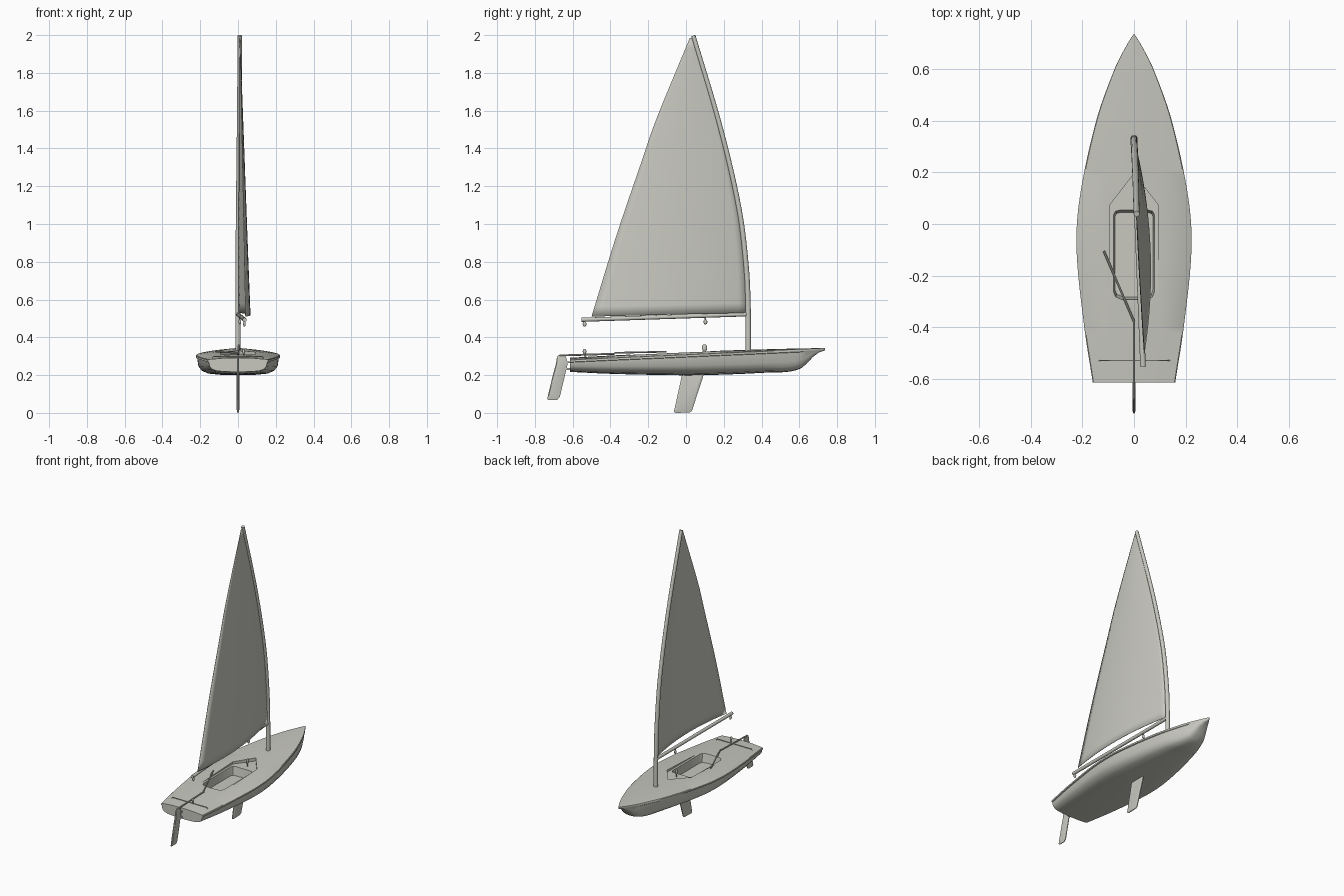
import bpy, bmesh, math
from mathutils import Vector

cube = bpy.data.objects.get("Cube")
if cube:
    bpy.data.objects.remove(cube, do_unlink=True)

grey = bpy.data.materials.new("warm_grey")
grey.use_nodes = True
COLOUR = (0.58, 0.58, 0.53, 1)
grey.diffuse_color = COLOUR
grey.node_tree.nodes["Principled BSDF"].inputs["Base Color"].default_value = COLOUR


def smooth(table, t):
    """Cubic interpolation of rows (key, value, ...) at key t."""
    i = 0
    while i < len(table) - 2 and t > table[i + 1][0]:
        i += 1
    a, b = table[i], table[i + 1]
    p, n = table[max(i - 1, 0)], table[min(i + 2, len(table) - 1)]
    span = b[0] - a[0]
    u = (t - a[0]) / span
    out = []
    for k in range(1, len(a)):
        ma = (b[k] - p[k]) / (b[0] - p[0]) * span
        mb = (n[k] - a[k]) / (n[0] - a[0]) * span
        out.append((2*u**3 - 3*u**2 + 1) * a[k] + (u**3 - 2*u**2 + u) * ma
                   + (3*u**2 - 2*u**3) * b[k] + (u**3 - u**2) * mb)
    return out


def activate(ob):
    bpy.ops.object.select_all(action='DESELECT')
    ob.select_set(True)
    bpy.context.view_layer.objects.active = ob


def finish(name, bm, angle=35):
    bmesh.ops.recalc_face_normals(bm, faces=bm.faces)
    mesh = bpy.data.meshes.new(name)
    bm.to_mesh(mesh)
    bm.free()
    ob = bpy.data.objects.new(name, mesh)
    bpy.context.collection.objects.link(ob)
    mesh.materials.append(grey)
    activate(ob)
    bpy.ops.object.shade_smooth_by_angle(angle=math.radians(angle))
    return ob


def loft(name, rings, closed=True, angle=35):
    """Skin rows of points; closed rows become a capped body."""
    bm = bmesh.new()
    rows = [[bm.verts.new(p) for p in r] for r in rings]
    n = len(rows[0])
    for a, b in zip(rows, rows[1:]):
        for i in range(n if closed else n - 1):
            j = (i + 1) % n
            bm.faces.new((a[i], a[j], b[j], b[i]))
    if closed:
        bm.faces.new(rows[0])
        bm.faces.new(rows[-1])
    return finish(name, bm, angle)


def tube(name, points, radius, sides=14):
    """Round bar along a path; radius may be one value or one per point."""
    pts = [Vector(p) for p in points]
    radii = radius if isinstance(radius, list) else [radius] * len(pts)
    rings = []
    for i, p in enumerate(pts):
        d = (pts[min(i + 1, len(pts) - 1)] - pts[max(i - 1, 0)]).normalized()
        side = d.cross(Vector((1, 0, 0)) if abs(d.x) < 0.8 else Vector((0, 0, 1))).normalized()
        up = d.cross(side)
        angles = [2 * math.pi * k / sides for k in range(sides)]
        rings.append([p + radii[i] * (math.cos(a) * side + math.sin(a) * up) for a in angles])
    return loft(name, rings)


def board(name, outline, thickness):
    """Flat foil from a (y, z) outline, thinned at its edge."""
    c = sum((Vector(p) for p in outline), Vector((0, 0))) / len(outline)
    inner = [c + (Vector(p) - c) * 0.8 for p in outline]
    h = thickness / 2
    rings = [[(-h, *p) for p in inner], [(-h * 0.4, *p) for p in outline],
             [(h * 0.4, *p) for p in outline], [(h, *p) for p in inner]]
    return loft(name, rings, angle=20)


def ball(name, centre, size):
    bm = bmesh.new()
    bmesh.ops.create_uvsphere(bm, u_segments=14, v_segments=8, radius=1)
    bmesh.ops.scale(bm, vec=size, verts=bm.verts)
    bmesh.ops.translate(bm, vec=centre, verts=bm.verts)
    return finish(name, bm, 60)


def box(name, centre, size):
    bm = bmesh.new()
    bmesh.ops.create_cube(bm, size=1)
    bmesh.ops.scale(bm, vec=size, verts=bm.verts)
    bmesh.ops.translate(bm, vec=centre, verts=bm.verts)
    return finish(name, bm)


# Hull: y, half beam, deck edge height, keel height
stations = [(-0.615, 0.16, 0.283, 0.217), (-0.4, 0.193, 0.293, 0.207),
            (-0.1, 0.223, 0.306, 0.2), (0.1, 0.211, 0.315, 0.2),
            (0.4, 0.147, 0.328, 0.212), (0.6, 0.076, 0.337, 0.231),
            (0.69, 0.031, 0.341, 0.312), (0.735, 0.003, 0.344, 0.33)]


def section(y):
    w, zd, zk = smooth(stations, y)
    h = zd - zk
    lip = min(0.016, h * 0.5)
    crown = 0.055 * w
    half = [(0.4 * w, zk + 0.02 * h), (0.7 * w, zk + 0.08 * h), (0.86 * w, zk + 0.22 * h),
            (0.94 * w, zk + 0.45 * h), (0.965 * w, zd - lip), (w, zd - lip * 0.85),
            (w, zd - lip * 0.2), (0.98 * w, zd), (0.5 * w, zd + crown * 0.75)]
    ring = [(0, zk)] + half + [(0, zd + crown)] + [(-x, z) for x, z in reversed(half)]
    return [(x, y, z) for x, z in ring]


STEPS = 44
hull = loft("hull", [section(-0.615 + 1.35 * i / STEPS) for i in range(STEPS + 1)])


def cut(outline, floor, draft):
    """Sink a well with an (x, y) outline into the deck."""
    c = Vector((0, -0.1))
    foot = [c + (Vector(p) - c) * draft for p in outline]
    cutter = loft("well_cutter", [[(*p, floor) for p in foot], [(*p, 0.4) for p in outline]])
    cutter.hide_render = True
    mod = hull.modifiers.new("well", 'BOOLEAN')
    mod.operation = 'DIFFERENCE'
    mod.solver = 'EXACT'
    mod.object = cutter
    activate(hull)
    bpy.ops.object.modifier_apply(modifier=mod.name)
    bpy.data.objects.remove(cutter, do_unlink=True)


# Shallow pointed recess, then the deep cockpit with rounded corners
edge = [(0.093, 0.075), (0.093, -0.29), (0.08, -0.312), (0.05, -0.322)]
cut([(0, 0.195)] + edge + [(-x, y) for x, y in reversed(edge)], 0.308, 1.0)
corner = [(0.06, 0.068), (0.078, 0.064), (0.086, 0.05), (0.086, -0.28),
          (0.078, -0.3), (0.05, -0.312)]
cut(corner + [(-x, y) for x, y in reversed(corner)], 0.25, 0.86)
bpy.ops.object.shade_smooth_by_angle(angle=math.radians(35))

# Mast: z, x, y
mast_line = [(0.3, 0, 0.33), (0.54, 0, 0.329), (0.76, 0, 0.32), (1.07, 0.002, 0.283),
             (1.5, 0.006, 0.185), (2.0, 0.01, 0.038)]


def mast_at(z):
    x, y = smooth(mast_line, z)
    return Vector((x, y, z))


tube("mast", [mast_at(0.3 + 1.697 * i / 30) for i in range(31)],
     [0.0145 - 0.003 * i / 30 for i in range(31)], 18)

# Sail: trailing edge as z, y, bellied towards the left
leech = [(0.51, -0.5), (0.94, -0.368), (1.34, -0.232), (1.54, -0.163), (1.985, 0.02)]
rows = []
for i in range(29):
    s = i / 28
    luff = mast_at(0.53 + 1.455 * s)
    z = 0.51 + 1.475 * s
    tail = Vector((0.04 - 0.03 * s, smooth(leech, z)[0], z))
    rows.append([luff.lerp(tail, u / 16)
                 + Vector((0.17 * (u / 16) * (1 - u / 16) * (1 - s), 0, 0)) for u in range(17)])
sail = loft("sail", rows, closed=False, angle=60)
solid = sail.modifiers.new("cloth_thickness", 'SOLIDIFY')
solid.thickness = 0.003
solid.offset = 0

tube("boom", [(0, 0.325, 0.522), (0.035, -0.553, 0.493)], 0.011)

# Centreboard and rudder
board("centreboard", [(-0.015, 0.23), (-0.064, 0.006), (-0.055, 0), (0.02, 0.002),
                      (0.032, 0.012), (0.103, 0.23)], 0.014)
board("rudder", [(-0.683, 0.296), (-0.688, 0.262), (-0.705, 0.2), (-0.735, 0.075),
                 (-0.73, 0.069), (-0.682, 0.069), (-0.668, 0.085), (-0.625, 0.265),
                 (-0.637, 0.3), (-0.675, 0.306)], 0.012)
for label, z in (("upper", 0.268), ("lower", 0.232)):
    box(label + "_rudder_bracket", (0, -0.625, z), (0.012, 0.035, 0.01))

# Tiller, its extension, and the rope across the stern
tube("tiller", [(0, -0.67, 0.304), (0, -0.375, 0.313)], 0.005, 10)
tube("tiller_extension", [(0, -0.378, 0.318), (-0.117, -0.105, 0.324)], 0.0045, 10)
tube("traveller_rope", [(-0.14, -0.53, 0.286), (-0.13, -0.53, 0.298),
                        (0.13, -0.53, 0.298), (0.14, -0.53, 0.286)], 0.0025, 8)

# Pulley blocks with their short shanks
blocks = [("aft_boom", 0.034, -0.537, 0.47, 0.492), ("traveller", 0.03, -0.537, 0.325, 0.298),
          ("middle_boom", 0.01, 0.103, 0.482, 0.512), ("deck", 0.004, 0.098, 0.344, 0.3)]
for label, x, y, z, root in blocks:
    big = 0.014 if label == "deck" else 0.01
    ball(label + "_block", (x, y, z), (0.007, big, big * 1.4))
    tube(label + "_block_shank", [(x, y, z), (x, y, root)], 0.004, 8)
